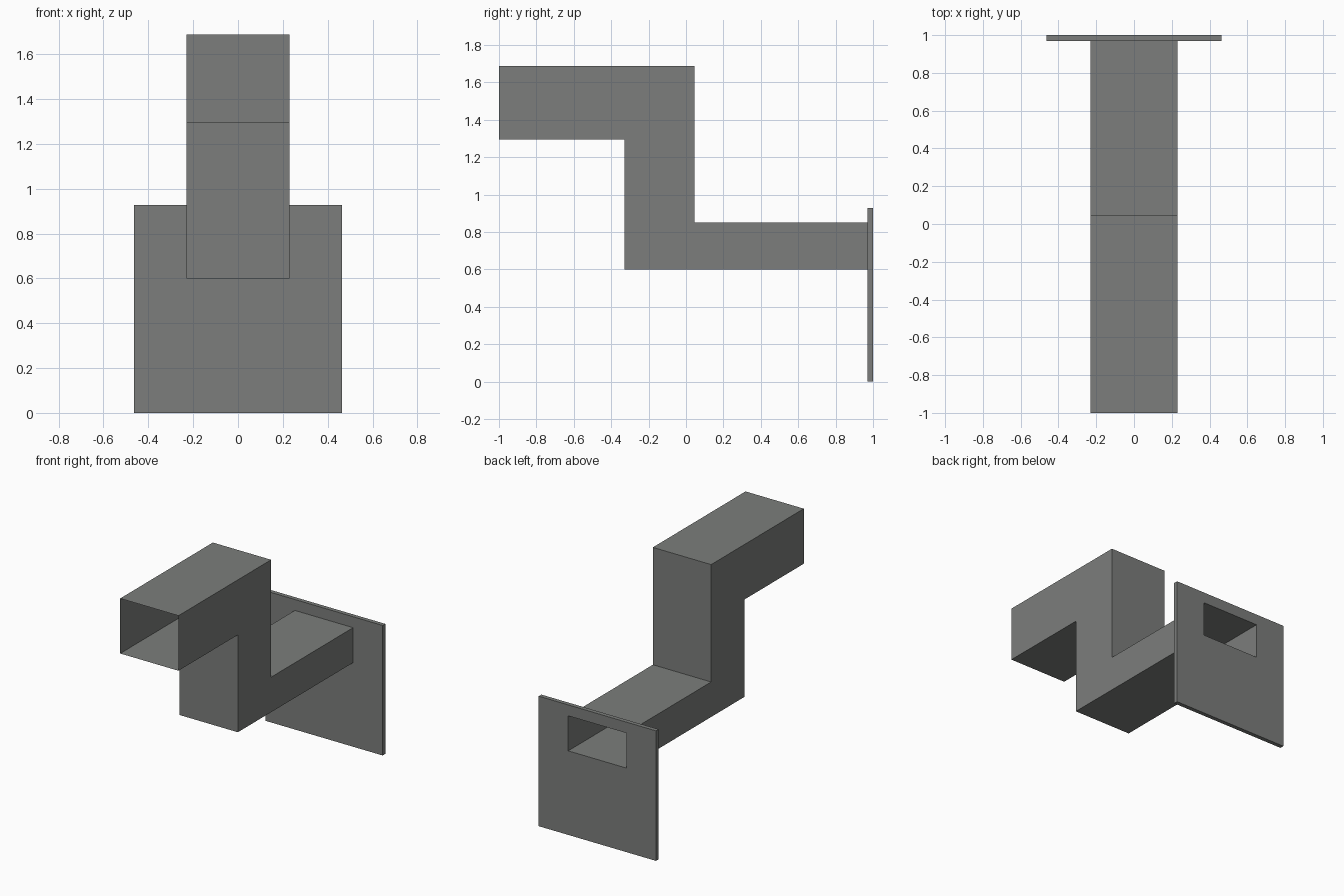
import bpy, bmesh

if "Cube" in bpy.data.objects:
    bpy.data.objects.remove(bpy.data.objects["Cube"])

# Single galvanised grey
grey = bpy.data.materials.new("duct grey")
grey.diffuse_color = (0.2, 0.207, 0.2, 1)
grey.use_nodes = True
grey.node_tree.nodes["Principled BSDF"].inputs["Base Color"].default_value = grey.diffuse_color

HALF_W = 0.23            # duct half width
Z0, Z1 = 0.60, 0.85      # lower run, bottom and top
FLANGE_Y = 0.97


def make_object(name, bm):
    bmesh.ops.recalc_face_normals(bm, faces=bm.faces)
    mesh = bpy.data.meshes.new(name)
    bm.to_mesh(mesh)
    bm.free()
    mesh.materials.append(grey)
    obj = bpy.data.objects.new(name, mesh)
    bpy.context.collection.objects.link(obj)
    return obj


# Z-shaped sheet duct, open at both ends
lower = [(-1, 1.295), (-0.33, 1.295), (-0.33, Z0), (0.045, Z0), (FLANGE_Y, Z0)]
upper = [(-1, 1.688), (-0.33, 1.688), (0.045, 1.688), (0.045, Z1), (FLANGE_Y, Z1)]
bm = bmesh.new()
rows = {(s, k): [bm.verts.new((s * HALF_W, y, z)) for y, z in line]
        for s in (-1, 1) for k, line in enumerate((lower, upper))}
for k in (0, 1):                          # top and bottom sheets
    a, b = rows[-1, k], rows[1, k]
    for i in range(4):
        bm.faces.new((a[i], a[i + 1], b[i + 1], b[i]))
for s in (-1, 1):                         # side sheets
    bm.faces.new(rows[s, 0] + rows[s, 1][::-1])
make_object("duct", bm)


# Wall flange with a rectangular opening matching the duct
def rect(bm, hw, z0, z1, y):
    return [bm.verts.new(p) for p in
            ((-hw, y, z0), (hw, y, z0), (hw, y, z1), (-hw, y, z1))]


bm = bmesh.new()
loops = [rect(bm, 0.463, 0, 0.928, FLANGE_Y), rect(bm, 0.463, 0, 0.928, 1),
         rect(bm, HALF_W, Z0, Z1, 1), rect(bm, HALF_W, Z0, Z1, FLANGE_Y)]
for n in range(4):
    a, b = loops[n], loops[(n + 1) % 4]
    for i in range(4):
        j = (i + 1) % 4
        bm.faces.new((a[i], a[j], b[j], b[i]))
make_object("wall_flange", bm)
